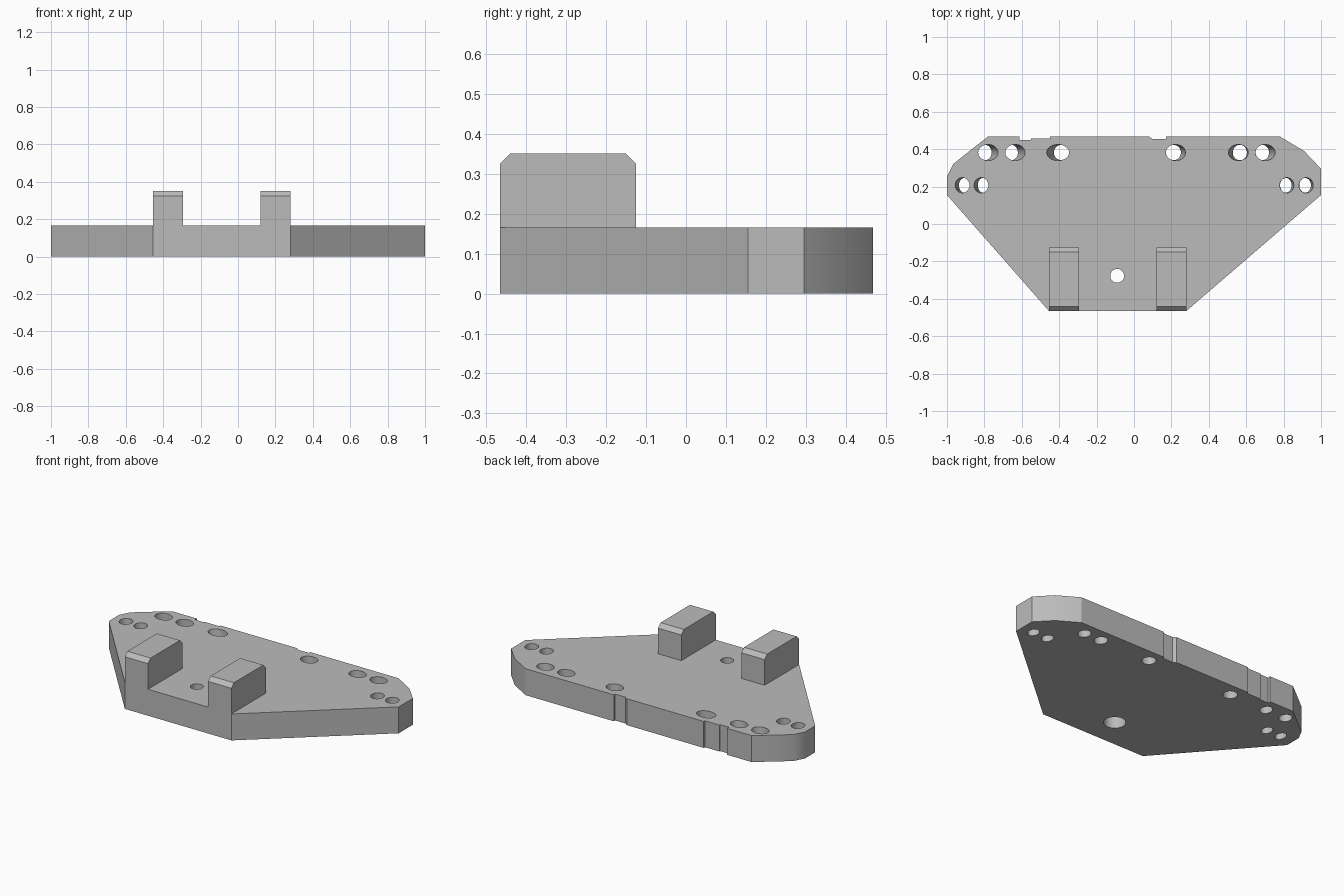
import bpy
import bmesh
from math import cos, sin, tau, radians

THICK = 0.165
SIDES = 32

if "Cube" in bpy.data.objects:
    bpy.data.objects.remove(bpy.data.objects["Cube"], do_unlink=True)

grey = bpy.data.materials.new("plain grey")
grey.use_nodes = True
colour = (0.5, 0.5, 0.5, 1)
grey.diffuse_color = colour
grey.node_tree.nodes["Principled BSDF"].inputs["Base Color"].default_value = colour


def make_object(name, bm):
    bmesh.ops.recalc_face_normals(bm, faces=bm.faces)
    mesh = bpy.data.meshes.new(name)
    bm.to_mesh(mesh)
    bm.free()
    mesh.materials.append(grey)
    obj = bpy.data.objects.new(name, mesh)
    bpy.context.collection.objects.link(obj)
    return obj


def prism(name, points, direction):
    """Extrude a closed 3D outline along a direction."""
    bm = bmesh.new()
    face = bm.faces.new([bm.verts.new(p) for p in points])
    result = bmesh.ops.extrude_face_region(bm, geom=[face], use_keep_orig=True)
    moved = [v for v in result["geom"] if isinstance(v, bmesh.types.BMVert)]
    bmesh.ops.translate(bm, verts=moved, vec=direction)
    return make_object(name, bm)


def loft(bm, rings, y):
    """Closed tube through elliptical rings given as (x, rx, ry, z)."""
    loops = []
    for x, rx, ry, z in rings:
        loops.append([bm.verts.new((x + rx * cos(tau * i / SIDES),
                                    y + ry * sin(tau * i / SIDES), z))
                      for i in range(SIDES)])
    for low, high in zip(loops, loops[1:]):
        for i in range(SIDES):
            j = (i + 1) % SIDES
            bm.faces.new((low[i], low[j], high[j], high[i]))
    bm.faces.new(loops[0][::-1])
    bm.faces.new(loops[-1])


def combine(target, other, operation):
    mod = target.modifiers.new(operation.title(), "BOOLEAN")
    mod.operation = operation
    mod.solver = "EXACT"
    mod.object = other
    bpy.ops.object.select_all(action="DESELECT")
    bpy.context.view_layer.objects.active = target
    target.select_set(True)
    bpy.ops.object.modifier_apply(modifier=mod.name)
    bpy.data.objects.remove(other, do_unlink=True)


# Base plate outline, with shallow notches along the back edge
outline = [
    (-0.455, -0.465), (0.28, -0.465), (1, 0.155), (1, 0.295),
    (0.91, 0.39), (0.78, 0.468), (0.17, 0.468), (0.17, 0.455),
    (0.098, 0.455), (0.08, 0.468), (-0.45, 0.468), (-0.45, 0.457),
    (-0.55, 0.457), (-0.55, 0.45), (-0.612, 0.45), (-0.612, 0.468),
    (-0.78, 0.468), (-0.88, 0.39), (-0.967, 0.32), (-1, 0.255), (-1, 0.155),
]
plate = prism("bracket_plate", [(x, y, 0) for x, y in outline], (0, 0, THICK))

# Two upright lugs with chamfered front and back top edges
F, B, TOP, C = -0.465, -0.125, 0.35, 0.025
side = [(F, THICK), (B, THICK), (B, TOP - C), (B - C, TOP), (F + C, TOP), (F, TOP - C)]
for x in (-0.455, 0.12):
    lug = prism("lug", [(x, y, z) for y, z in side], (0.16, 0, 0))
    combine(plate, lug, "UNION")

# Slanted holes: top x, bottom x, y, top half width, bottom half width
holes = [
    (-0.78, -0.797, 0.382, 0.053, 0.036), (-0.635, -0.655, 0.382, 0.053, 0.034),
    (-0.407, -0.388, 0.382, 0.06, 0.041), (0.223, 0.211, 0.382, 0.053, 0.04),
    (0.558, 0.566, 0.382, 0.053, 0.038), (0.702, 0.686, 0.382, 0.053, 0.036),
    (-0.918, -0.908, 0.207, 0.038, 0.028), (-0.817, -0.807, 0.207, 0.038, 0.028),
    (0.817, 0.812, 0.207, 0.038, 0.031), (0.92, 0.915, 0.207, 0.038, 0.031),
]
bm = bmesh.new()
for top, bottom, y, wide, narrow in holes:
    ry = 0.043 if y > 0.3 else 0.041
    dx, dr = (top - bottom) * 0.05, (wide - narrow) * 0.05
    loft(bm, [(bottom - dx, narrow - dr, ry - 0.002, -THICK * 0.05),
              (top + dx, wide + dr, ry, THICK * 1.05)], y)

# Mounting hole, counterbored from below
loft(bm, [(-0.09, 0.063, 0.063, -0.01), (-0.09, 0.063, 0.063, 0.09),
          (-0.09, 0.037, 0.037, 0.09), (-0.09, 0.037, 0.037, 0.18)], -0.277)
combine(plate, make_object("hole_cutter", bm), "DIFFERENCE")

bpy.ops.object.shade_smooth_by_angle(angle=radians(30))
